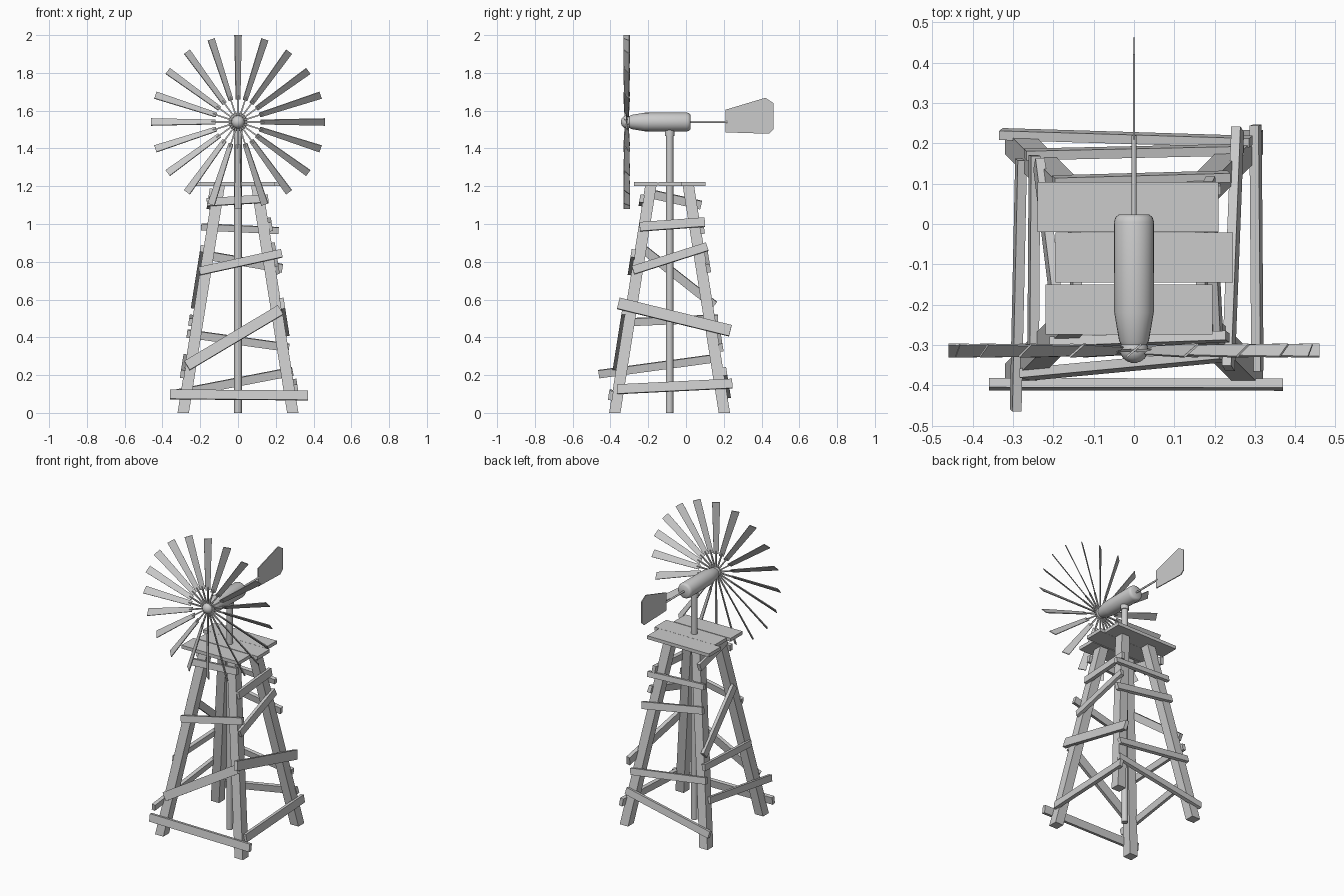
import bpy, bmesh
from math import pi, radians, cos, sin
from mathutils import Vector

cube = bpy.data.objects.get("Cube")
if cube:
    bpy.data.objects.remove(cube, do_unlink=True)

grey = bpy.data.materials.new("plain grey")
grey.use_nodes = True
grey.diffuse_color = (0.6, 0.6, 0.6, 1)
grey.node_tree.nodes["Principled BSDF"].inputs["Base Color"].default_value = (0.6, 0.6, 0.6, 1)

CENTRE_Y = -0.087        # tower axis
FOOT, TOP, HEIGHT = 0.29, 0.10, 1.2   # leg offsets from the axis
LEAN = (FOOT - TOP) / HEIGHT
AXLE_Z = 1.54
WHEEL_Y = -0.314


def add(name, bm, smooth=False):
    bmesh.ops.recalc_face_normals(bm, faces=bm.faces)
    mesh = bpy.data.meshes.new(name)
    bm.to_mesh(mesh)
    bm.free()
    mesh.materials.append(grey)
    obj = bpy.data.objects.new(name, mesh)
    bpy.context.collection.objects.link(obj)
    if smooth:
        bpy.ops.object.select_all(action="DESELECT")
        obj.select_set(True)
        bpy.context.view_layer.objects.active = obj
        bpy.ops.object.shade_smooth_by_angle(angle=radians(40))
    return obj


def loft(name, rings, smooth=False):
    """Skin a list of point rings and cap both ends."""
    bm = bmesh.new()
    loops = [[bm.verts.new(p) for p in ring] for ring in rings]
    for a, b in zip(loops, loops[1:]):
        for i in range(len(a)):
            j = (i + 1) % len(a)
            bm.faces.new((a[i], a[j], b[j], b[i]))
    bm.faces.new(loops[0])
    bm.faces.new(loops[-1])
    return add(name, bm, smooth)


def rect(centre, u, v):
    c = Vector(centre)
    return [c - u - v, c + u - v, c + u + v, c - u + v]


def turned(name, profile, axis, x=0, y=0, z=0, sides=24):
    """Round part from (position, radius) pairs along the y or z axis."""
    rings = []
    for t, r in profile:
        ring = []
        for i in range(sides):
            a, b = r * cos(2 * pi * i / sides), r * sin(2 * pi * i / sides)
            ring.append((x + a, y + b, t) if axis == "z" else (x + a, t, z + b))
        rings.append(ring)
    return loft(name, rings, True)


# Four leaning square legs
for sx, side in ((-1, "right"), (1, "left")):
    for sy, end in ((-1, "front"), (1, "back")):
        rings = [rect((sx * d, CENTRE_Y + sy * d, z), Vector((0.03, 0, 0)), Vector((0, 0.03, 0)))
                 for d, z in ((FOOT, 0), (TOP, HEIGHT))]
        loft(f"{end}_{side}_leg", rings)


# Crooked brace boards lying on the sloping faces
def brace(name, out, u0, z0, u1, z1, width):
    out = Vector(out)
    ends = []
    for u, z in ((u0, z0), (u1, z1)):
        p = Vector((0, CENTRE_Y, z)) + out * (FOOT + 0.036 - LEAN * z)
        if out.x:
            p.y = u
        else:
            p.x = u
        ends.append(p)
    along = (ends[1] - ends[0]).normalized()
    normal = out + Vector((0, 0, LEAN))
    normal = (normal - along * normal.dot(along)).normalized()
    across = along.cross(normal) * width / 2
    loft(name, [rect(p, across, normal * 0.0115) for p in ends])


BRACES = {
    "front": ((0, -1, 0), [(-0.36, 0.098, 0.37, 0.092, 0.05), (-0.27, 0.25, 0.225, 0.545, 0.056),
                           (-0.205, 0.75, 0.232, 0.845, 0.043), (-0.165, 1.115, 0.16, 1.135, 0.042)]),
    "back": ((0, 1, 0), [(-0.33, 0.1, 0.29, 0.22, 0.045), (-0.27, 0.42, 0.27, 0.345, 0.042),
                         (-0.2, 0.84, 0.235, 0.765, 0.045), (-0.195, 0.985, 0.215, 0.965, 0.035)]),
    "left": ((1, 0, 0), [(-0.365, 0.125, 0.245, 0.155, 0.05), (-0.358, 0.58, 0.235, 0.435, 0.06),
                         (-0.28, 0.755, 0.112, 0.88, 0.045), (-0.245, 0.985, 0.1, 1.01, 0.048)]),
    "right": ((-1, 0, 0), [(-0.462, 0.205, 0.16, 0.29, 0.042), (-0.31, 0.48, 0.17, 0.5, 0.04),
                           (-0.23, 0.87, 0.15, 0.57, 0.045), (-0.21, 1.165, 0.08, 1.1, 0.045)]),
}
for face, (out, boards) in BRACES.items():
    for i, b in enumerate(boards):
        brace(f"{face}_brace_{i + 1}", out, *b)

# Platform of three uneven planks
for i, (x0, x1, y) in enumerate(((-0.24, 0.21, 0.042), (-0.195, 0.245, -0.083), (-0.22, 0.195, -0.212))):
    half = Vector((0, 0.062, 0))
    loft(f"platform_plank_{i + 1}",
         [rect((x, y, 1.212), half, Vector((0, 0, 0.011))) for x in (x0, x1)])

# Central pole with collar
turned("pole", [(0, 0.02), (1.5, 0.02)], "z", y=CENTRE_Y)
turned("pole_collar", [(1.465, 0.025), (1.505, 0.025)], "z", y=CENTRE_Y)

# Gearbox housing, hub and tail rod
turned("housing", [(-0.308, 0.027), (-0.29, 0.037), (-0.22, 0.049), (0.005, 0.05),
                   (0.017, 0.046), (0.023, 0.038)], "y", z=AXLE_Z)
turned("hub", [(WHEEL_Y + 0.033 * sin(a) + 0.002, 0.035 * cos(a))
               for a in (radians(d) for d in range(-80, 41, 20))], "y", z=AXLE_Z)
turned("tail_rod", [(0.02, 0.006), (0.22, 0.006)], "y", z=AXLE_Z, sides=10)

# Tail vane
outline = [(0.21, 1.485), (0.21, 1.605), (0.42, 1.668), (0.463, 1.64), (0.463, 1.5), (0.438, 1.478)]
loft("tail_vane", [[(x, y, z) for y, z in outline] for x in (-0.003, 0.003)])

# Wheel: pitched tapering blades on thin spokes
COUNT = 20
pitch = radians(40)
chord = Vector((0, -sin(pitch), cos(pitch)))
thick = Vector((0, cos(pitch), sin(pitch))) * 0.0025
blade = loft("blade_1", [rect((r, 0, 0), chord * w, thick) for r, w in ((0.12, 0.015), (0.46, 0.024))])
spoke = loft("spoke_1", [rect((r, 0, 0), Vector((0, 0.004, 0)), Vector((0, 0, 0.004))) for r in (0.02, 0.14)])
for part, label in ((blade, "blade"), (spoke, "spoke")):
    for i in range(COUNT):
        obj = part
        if i:
            obj = bpy.data.objects.new(f"{label}_{i + 1}", part.data)
            bpy.context.collection.objects.link(obj)
        obj.location = (0, WHEEL_Y, AXLE_Z)
        obj.rotation_euler.y = 2 * pi * i / COUNT
